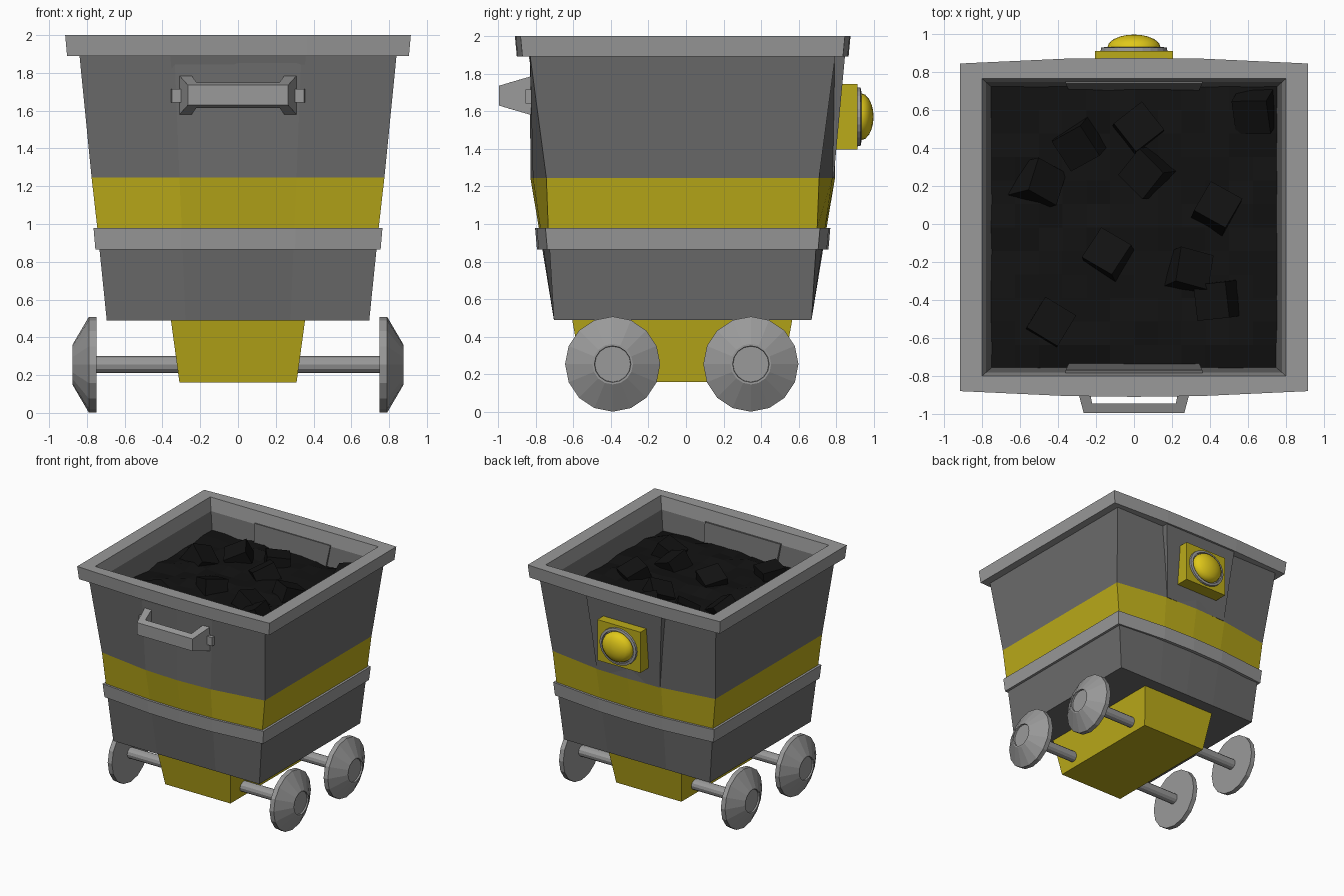
import bpy, bmesh, math, random
from mathutils import Vector, Matrix, Euler

if "Cube" in bpy.data.objects:
    bpy.data.objects.remove(bpy.data.objects["Cube"])

random.seed(4)
CY = -0.0175  # centre of the tub in y


def mat(name, rgb):
    m = bpy.data.materials.new(name)
    m.diffuse_color = (*rgb, 1)
    m.use_nodes = True
    m.node_tree.nodes["Principled BSDF"].inputs["Base Color"].default_value = m.diffuse_color
    return m


YELLOW = mat("yellow_paint", (0.50, 0.41, 0.01))
LAMP = mat("lamp_yellow", (0.75, 0.58, 0.01))
DARK = mat("dark_steel", (0.15, 0.15, 0.15))
STEEL = mat("steel", (0.32, 0.32, 0.32))
COAL = mat("coal", (0.006, 0.006, 0.006))


def finish(name, bm, material, smooth=False):
    bmesh.ops.recalc_face_normals(bm, faces=bm.faces)
    me = bpy.data.meshes.new(name)
    bm.to_mesh(me)
    bm.free()
    for p in me.polygons:
        p.use_smooth = smooth
    me.materials.append(material)
    ob = bpy.data.objects.new(name, me)
    bpy.context.collection.objects.link(ob)
    return ob


def loft(name, loops, material, caps=True, closed=False, smooth=False):
    """Skin a list of equal-length point loops."""
    bm = bmesh.new()
    rows = [[bm.verts.new(p) for p in loop] for loop in loops]
    n = len(rows[0])
    pairs = list(zip(rows, rows[1:])) + ([(rows[-1], rows[0])] if closed else [])
    for a, b in pairs:
        for i in range(n):
            j = (i + 1) % n
            bm.faces.new((a[i], a[j], b[j], b[i]))
    if caps and not closed:
        bm.faces.new(rows[0])
        bm.faces.new(rows[-1])
    return finish(name, bm, material, smooth)


def tub(z, hx, corner, mid):
    """Rectangular ring whose front and back bow from corner to mid depth."""
    front = []
    for t in (-1, -0.4, 0, 0.4, 1):
        d = corner + (mid - corner) * (1 - abs(t) ** 2)
        front.append((t * hx, d))
    return ([(x, CY - d, z) for x, d in front] +
            [(-x, CY + d, z) for x, d in front])


def rect(z, hx, y0, y1):
    return [(-hx, y0, z), (hx, y0, z), (hx, y1, z), (-hx, y1, z)]


def lathe(name, profile, axis_matrix, sides, material, smooth=False):
    """Rings of (radius, height), revolved about local z and capped."""
    loops = [[axis_matrix @ Vector((r * math.cos(a), r * math.sin(a), h))
              for a in (2 * math.pi * i / sides for i in range(sides))]
             for r, h in profile]
    return loft(name, loops, material, smooth=smooth)


# Tub: lower body, trim ring, painted band, upper wall, rim
loft("lower_body", [tub(0.49, 0.695, 0.685, 0.685),
                    tub(0.98, 0.745, 0.715, 0.765)], DARK)
loft("trim_ring", [tub(0.865, 0.755, 0.72, 0.775), tub(0.98, 0.765, 0.73, 0.785),
                   tub(0.98, 0.72, 0.69, 0.72), tub(0.865, 0.71, 0.68, 0.71)],
     STEEL, closed=True)
loft("painted_band", [tub(0.98, 0.745, 0.715, 0.765),
                      tub(1.245, 0.775, 0.725, 0.81)], YELLOW)
loft("upper_wall", [tub(1.245, 0.775, 0.725, 0.81), tub(1.90, 0.84, 0.812, 0.812),
                    tub(1.90, 0.782, 0.767, 0.767), tub(1.60, 0.725, 0.717, 0.717)],
     DARK, closed=True)
loft("rim", [tub(1.89, 0.905, 0.852, 0.882), tub(2.0, 0.915, 0.8625, 0.8925),
             tub(2.0, 0.80, 0.7825, 0.7825), tub(1.89, 0.78, 0.765, 0.765)],
     STEEL, closed=True)

# Reinforcing panels through the front and back walls
loft("back_panel", [rect(1.245, 0.30, 0.70, 0.785), rect(1.60, 0.33, 0.675, 0.818),
                    rect(1.90, 0.36, 0.74, 0.846)], DARK)
loft("front_panel", [rect(1.60, 0.33, -0.79, -0.705),
                     rect(1.90, 0.36, -0.837, -0.77)], DARK)

# Undercarriage
loft("chassis", [rect(0.16, 0.31, -0.545, 0.505), rect(0.49, 0.355, -0.605, 0.565)],
     YELLOW)
for end, y in (("front", -0.39), ("rear", 0.345)):
    along_x = Matrix.Translation((0, y, 0.255)) @ Matrix.Rotation(math.pi / 2, 4, 'Y')
    lathe(end + "_axle", [(0.045, -0.76), (0.045, 0.76)], along_x, 12, STEEL)
    for side, s in (("left", -1), ("right", 1)):
        prof = [(0.253, 0.75), (0.253, 0.79), (0.108, 0.875), (0.097, 0.875),
                (0.095, 0.862)]
        lathe(f"{end}_{side}_wheel", [(r, s * h) for r, h in prof], along_x, 16, STEEL)

# Handle: tapered U swept through four sections
sections = []
for s, wall in ((-1, True), (-1, False), (1, False), (1, True)):
    if wall:
        outer, inner = (0.31, -0.825, 1.58, 1.785), (0.245, -0.825, 1.58, 1.785)
    else:
        outer, inner = (0.265, -0.995, 1.63, 1.735), (0.22, -0.945, 1.615, 1.75)
    (xo, yo, ao, bo), (xi, yi, ai, bi) = outer, inner
    sections.append([(s * xo, yo, ao), (s * xo, yo, bo),
                     (s * xi, yi, bi), (s * xi, yi, ai)])
loft("handle", sections, STEEL)
for side, s in (("left", -1), ("right", 1)):
    loft(f"handle_{side}_lug",
         [[(s * x, y, z) for x, y in ((0.27, -0.82), (0.355, -0.82),
                                      (0.35, -0.853), (0.27, -0.853))]
          for z in (1.642, 1.715)], STEEL)

# Lamp on the back panel
loft("lamp_box", [rect(1.395, 0.205, 0.78, 0.912), rect(1.745, 0.205, 0.81, 0.912)],
     YELLOW)
to_back = (Matrix.Translation((0, 0.91, 1.57)) @ Matrix.Diagonal((1.12, 1, 1, 1))
           @ Matrix.Rotation(-math.pi / 2, 4, 'X'))
lathe("lamp_ring", [(0.157, 0.0), (0.155, 0.018), (0.135, 0.022), (0.133, 0.005)],
      to_back, 24, STEEL)
dome = [(0.125, 0.0)] + [(0.125 * math.cos(a), 0.02 + 0.067 * math.sin(a))
                         for a in (math.radians(d) for d in (0, 20, 40, 60, 75, 87))]
lathe("lamp_lens", dome, to_back, 24, LAMP, smooth=True)

# Coal bed: lumpy grid
bm = bmesh.new()
bmesh.ops.create_grid(bm, x_segments=12, y_segments=12, size=1)
for v in bm.verts:
    edge = max(abs(v.co.x), abs(v.co.y)) > 0.99
    v.co = Vector((v.co.x * 0.752, CY + v.co.y * 0.742,
                   1.735 + random.uniform(-0.015, 0.02) + (0 if edge else 0.015)))
finish("coal_bed", bm, COAL)

# Loose coal lumps
spots = [(-0.28, 0.43), (0.02, 0.50), (0.64, 0.60), (-0.51, 0.21), (0.08, 0.27),
         (0.43, 0.07), (-0.13, -0.17), (0.28, -0.25), (0.45, -0.40), (-0.44, -0.52)]
bm = bmesh.new()
for x, y in spots:
    turn = Euler([random.uniform(-0.5, 0.5), random.uniform(-0.5, 0.5),
                  random.uniform(0, 3)]).to_matrix().to_4x4()
    bmesh.ops.create_cube(bm, size=0.19,
                          matrix=Matrix.Translation((x, y, 1.735)) @ turn)
finish("coal_lumps", bm, COAL)
